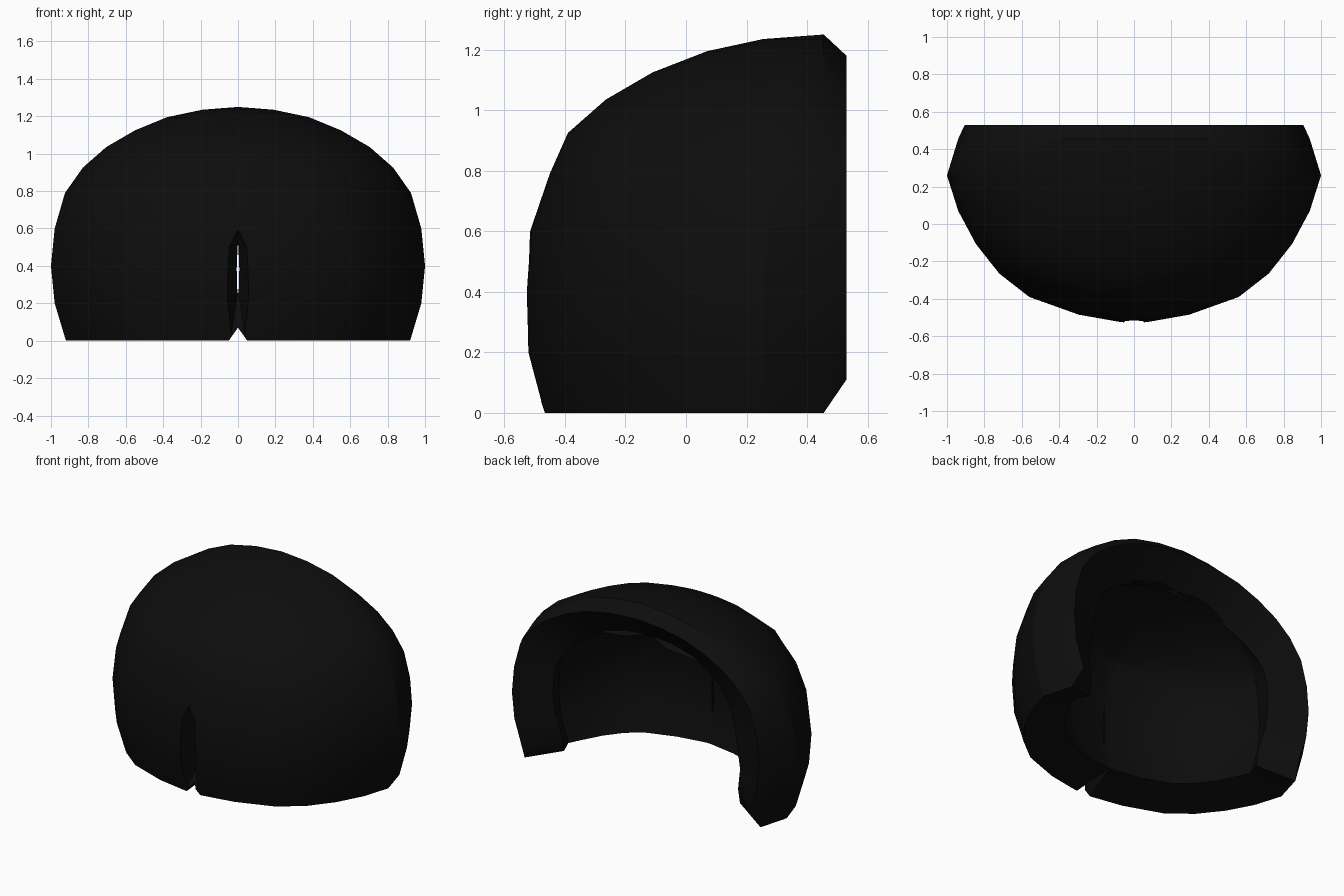
import bpy, bmesh, math

if "Cube" in bpy.data.objects:
    bpy.data.objects.remove(bpy.data.objects["Cube"], do_unlink=True)

black = bpy.data.materials.new("matte_black")
black.use_nodes = True
colour = (0.004, 0.004, 0.004, 1)
black.diffuse_color = colour
bsdf = black.node_tree.nodes["Principled BSDF"]
bsdf.inputs["Base Color"].default_value = colour
bsdf.inputs["Roughness"].default_value = 0.8

# Level profile: height, half width, front y, y of the widest point
LEVELS = [
    (0.00, 0.92, -0.47, 0.26), (0.20, 0.98, -0.525, 0.26),
    (0.40, 1.00, -0.53, 0.26), (0.60, 0.98, -0.515, 0.27),
    (0.79, 0.925, -0.45, 0.29), (0.925, 0.83, -0.39, 0.31),
    (1.035, 0.705, -0.265, 0.335), (1.125, 0.55, -0.11, 0.365),
    (1.195, 0.38, 0.07, 0.40), (1.235, 0.19, 0.255, 0.43),
    (1.25, 0.0, 0.455, 0.455),
]
# Half plan outline of a level, from its widest point to the front
PLAN = [(1, 0), (0.94, 0.24), (0.845, 0.465), (0.72, 0.665),
        (0.56, 0.823), (0.295, 0.943), (0.07, 0.993)]
RIM_Y = 0.455
WALL = 0.25


def mirrored(half, tip):
    return half + [tip] + [(-x, v) for x, v in reversed(half)]


def level_row(z, w, front, cy):
    """Outline of one level, from the left rim round the front to the right."""
    rx = w * (1 - 0.06 * (RIM_Y - cy) / 0.195)
    arc = [(w * x, cy - (cy - front) * s, z) for x, s in mirrored(PLAN, (0, 1))]
    lip_x, lip_z = rx * 0.963, 0.11 + z * 0.856
    return ([(lip_x, 0.53, lip_z), (rx, RIM_Y, z)] + arc
            + [(-rx, RIM_Y, z), (-lip_x, 0.53, lip_z)])


def make_object(name, bm):
    bmesh.ops.recalc_face_normals(bm, faces=bm.faces)
    mesh = bpy.data.meshes.new(name)
    bm.to_mesh(mesh)
    bm.free()
    mesh.materials.append(black)
    ob = bpy.data.objects.new(name, mesh)
    bpy.context.collection.objects.link(ob)
    return ob


# Domed sheet, open at the back and underneath
bm = bmesh.new()
rows = [[bm.verts.new(p) for p in level_row(*lv)] for lv in LEVELS]
for low, high in zip(rows, rows[1:]):
    for i in range(len(low) - 1):
        bm.faces.new((low[i], low[i + 1], high[i + 1], high[i]))
bmesh.ops.remove_doubles(bm, verts=bm.verts, dist=0.0005)
bmesh.ops.recalc_face_normals(bm, faces=bm.faces)
# Make the sheet face outward so the wall grows inward
bm.normal_update()
if sum(f.normal.dot(f.calc_center_median()) for f in bm.faces) < 0:
    bmesh.ops.reverse_faces(bm, faces=bm.faces)
mesh = bpy.data.meshes.new("domed_shell")
bm.to_mesh(mesh)
bm.free()
mesh.materials.append(black)
shell = bpy.data.objects.new("domed_shell", mesh)
bpy.context.collection.objects.link(shell)
bpy.context.view_layer.objects.active = shell
wall = shell.modifiers.new("wall", 'SOLIDIFY')
wall.thickness = WALL
wall.offset = -1
bpy.ops.object.modifier_apply(modifier=wall.name)


def loft(name, sections):
    """Solid between two outlines, each given as (y, [(x, z), ...])."""
    bm = bmesh.new()
    a, b = [[bm.verts.new((x, y, z)) for x, z in pts] for y, pts in sections]
    k = len(a)
    for i in range(k):
        j = (i + 1) % k
        bm.faces.new((a[i], a[j], b[j], b[i]))
    bm.faces.new(a)
    bm.faces.new(b)
    bmesh.ops.triangulate(bm, faces=bm.faces)
    return make_object(name, bm)


# Tapering front slit and the small notch below it
slit = loft("slit_cutter", [
    (-0.56, mirrored([(0.05, -0.05), (0.065, 0.25), (0.055, 0.5)], (0, 0.61))),
    (-0.265, mirrored([(0.001, 0.27), (0.004, 0.39), (0.002, 0.46)], (0, 0.51))),
])
triangle = [(0.085, -0.05), (0, 0.07), (-0.085, -0.05)]
notch = loft("notch_cutter", [(-0.62, triangle), (-0.15, triangle)])

for cutter in (slit, notch):
    cutter.hide_render = True
    mod = shell.modifiers.new("cut", 'BOOLEAN')
    mod.operation = 'DIFFERENCE'
    mod.solver = 'EXACT'
    mod.object = cutter
    bpy.ops.object.modifier_apply(modifier=mod.name)
    bpy.data.objects.remove(cutter, do_unlink=True)

bpy.ops.object.select_all(action='DESELECT')
shell.select_set(True)
bpy.ops.object.shade_smooth_by_angle(angle=math.radians(30))
